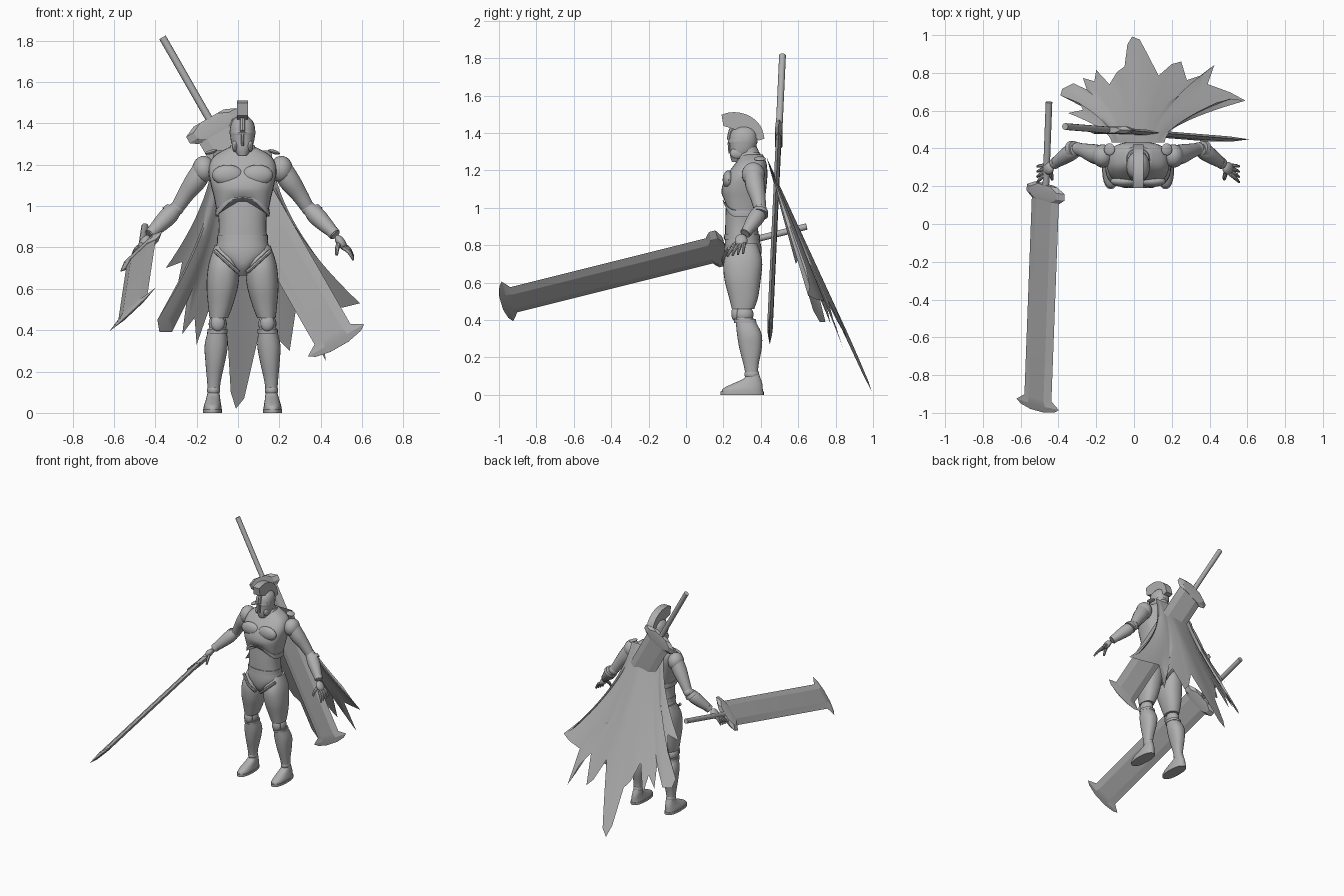
import bpy, bmesh, math
from mathutils import Vector, Matrix

if "Cube" in bpy.data.objects:
    bpy.data.objects.remove(bpy.data.objects["Cube"])

MID = 0.022          # x of the figure's own centre line
grey = bpy.data.materials.new("plain grey")
grey.use_nodes = True
grey.diffuse_color = (0.43, 0.43, 0.43, 1)
grey.node_tree.nodes["Principled BSDF"].inputs["Base Color"].default_value = grey.diffuse_color


def finish(name, bm, mirror=False, x=MID, angle=40):
    """Turn a bmesh into a shaded object, optionally mirrored left to right."""
    bmesh.ops.recalc_face_normals(bm, faces=bm.faces)
    mesh = bpy.data.meshes.new(name)
    bm.to_mesh(mesh)
    bm.free()
    mesh.materials.append(grey)
    ob = bpy.data.objects.new(name, mesh)
    ob.location.x = x
    bpy.context.collection.objects.link(ob)
    if mirror:
        ob.modifiers.new("Mirror", "MIRROR")
    bpy.ops.object.select_all(action="DESELECT")
    ob.select_set(True)
    bpy.context.view_layer.objects.active = ob
    bpy.ops.object.shade_smooth_by_angle(angle=math.radians(angle))


def spline(rows, n=4):
    """Catmull-Rom interpolation of rows of numbers."""
    rows = [Vector(r) for r in rows]
    out = []
    for i in range(len(rows) - 1):
        a, b, c, d = rows[max(i - 1, 0)], rows[i], rows[i + 1], rows[min(i + 2, len(rows) - 1)]
        for k in range(n):
            t = k / n
            out.append(b + (c - a) * t / 2 + (a * 2 - b * 5 + c * 4 - d) * t * t / 2
                       + (b * 3 - a - c * 3 + d) * t ** 3 / 2)
    return out + [rows[-1]]


def loft(rings):
    """Skin closed rings and cap both ends."""
    bm = bmesh.new()
    loops = [[bm.verts.new(p) for p in ring] for ring in rings]
    n = len(loops[0])
    for lo, hi in zip(loops, loops[1:]):
        for i in range(n):
            bm.faces.new((lo[i], lo[(i + 1) % n], hi[(i + 1) % n], hi[i]))
    bm.faces.new(loops[0])
    bm.faces.new(loops[-1])
    return bm


def column(name, rows, power=2.3, mirror=False, sides=28, arch=0, smooth=4):
    """Upright body part; rows are (z, centre x, half width, front y, back y)."""
    rings = []
    for row in spline(rows, smooth):
        z, cx, rx, y0, y1 = row
        fade = max(0, 1 - (z - rows[0][0]) / 0.12)
        ring = []
        for i in range(sides):
            c, s = math.cos(math.tau * i / sides), math.sin(math.tau * i / sides)
            px = math.copysign(abs(c) ** (2 / power), c)
            py = math.copysign(abs(s) ** (2 / power), s)
            lift = arch * fade * max(0, -s) ** 3
            ring.append((cx + rx * px, (y0 + y1) / 2 + (y1 - y0) / 2 * py, z + lift))
        rings.append(ring)
    finish(name, loft(rings), mirror)


def tube(name, rows, mirror=True, sides=16, smooth=4):
    """Round limb along a path; rows are (x, y, z, radius)."""
    pts = spline(rows, smooth)
    turn = (pts[-1].xyz - pts[0].xyz).to_track_quat("Z", "Y")
    rings = [[p.xyz + turn @ Vector((math.cos(a), math.sin(a), 0)) * p.w
              for a in (math.tau * i / sides for i in range(sides))] for p in pts]
    finish(name, loft(rings), mirror)


def ball(name, at, size, tilt=0):
    """Mirrored pair of ellipsoids."""
    bm = bmesh.new()
    m = Matrix.Translation(at) @ Matrix.Rotation(tilt, 4, "Y") @ Matrix.Diagonal((*size, 1))
    bmesh.ops.create_uvsphere(bm, u_segments=20, v_segments=12, radius=1, matrix=m)
    finish(name, bm, True)


# Torso
column("abdomen", [(.84, 0, .12, .21, .39), (.92, 0, .115, .21, .385), (1.06, 0, .13, .215, .40)])
column("chest_armour", [(.965, 0, .124, .205, .40), (1.04, 0, .138, .192, .42), (1.11, 0, .155, .192, .43),
                        (1.18, 0, .165, .222, .435), (1.24, 0, .14, .265, .43), (1.285, 0, .065, .30, .41)],
       power=2.7, arch=.08)
column("armour_rim", [(.95, 0, .13, .2, .405), (.965, 0, .132, .196, .408), (.985, 0, .13, .197, .408)],
       power=2.7, arch=.085, smooth=1)
ball("chest_muscle", (.072, .226, 1.15), (.075, .03, .05))
column("belt", [(.83, 0, .124, .203, .397), (.86, 0, .122, .205, .393)], smooth=1)
column("pelvis", [(.665, 0, .03, .25, .35), (.71, 0, .06, .215, .38), (.77, 0, .125, .205, .405),
                  (.84, 0, .12, .21, .39)])
tube("hip_strap", [(.02, .215, .68, .01), (.07, .2, .725, .01), (.135, .23, .785, .01)], sides=8)
ball("shoulder_pad", (.152, .395, 1.262), (.03, .032, .01), tilt=.3)

# Neck and helmet
tube("neck", [(0, .35, 1.24, .06), (0, .325, 1.34, .045)], mirror=False)
column("collar", [(1.255, 0, .08, .275, .415), (1.285, 0, .062, .28, .40), (1.295, 0, .057, .29, .395)])
column("helmet", [(1.245, 0, .022, .245, .29), (1.28, 0, .045, .236, .345), (1.32, 0, .057, .235, .372),
                  (1.37, 0, .061, .232, .382), (1.41, 0, .05, .245, .372), (1.437, 0, .022, .28, .34)], power=2.2)
column("helmet_brow", [(1.343, 0, .061, .228, .38), (1.355, 0, .063, .224, .383), (1.366, 0, .062, .229, .383)],
       power=2.2, smooth=1)
tube("nose_guard", [(0, .229, 1.35, .008), (0, .232, 1.29, .006)], mirror=False, sides=6)
ball("cheek_guard", (.036, .275, 1.292), (.015, .04, .03))

# Crest: fan of yz points extruded across the head, over a narrow ridge
outer = spline([(.19, 1.498), (.235, 1.51), (.29, 1.508), (.35, 1.485), (.4, 1.435), (.42, 1.37)])
inner = spline([(.39, 1.36), (.35, 1.39), (.29, 1.41), (.2, 1.438)])
finish("helmet_crest", loft([[(x, *p) for p in outer + inner] for x in (-.027, .027)]), angle=30)
tube("crest_ridge", [(0, .228, 1.36, .013), (0, .245, 1.42, .013), (0, .29, 1.44, .013)], mirror=False, sides=8)

# Arms
ball("shoulder", (.188, .36, 1.178), (.055, .062, .065))
tube("upper_arm", [(.185, .36, 1.19, .05), (.228, .37, 1.12, .052), (.275, .385, 1.055, .041),
                   (.31, .395, 1.0, .034)])
ball("elbow", (.318, .397, .99), (.035, .035, .035))
tube("forearm", [(.325, .395, .985, .034), (.355, .38, .955, .044), (.40, .35, .91, .038), (.45, .315, .86, .025)])
tube("elbow_guard", [(.335, .40, .985, .04), (.35, .395, .965, .046)], smooth=1)
tube("wrist_cuff", [(.433, .328, .877, .031), (.447, .317, .862, .029)], smooth=1)
ball("palm", (.475, .295, .825), (.022, .034, .04), tilt=-.6)
for i in range(4):
    s = i - 1.5
    root = Vector((.487, .287 + .015 * s, .805 + .005 * s))
    mid = root + Vector((.028, -.012 + .007 * s, -.02))
    tip = mid + Vector((.02, -.012 + .006 * s, -.036))
    tube("finger", [(*root, .011), (*mid, .010), (*tip, .006)], sides=8)
tube("thumb", [(.465, .28, .82, .012), (.458, .25, .795, .011), (.455, .235, .765, .007)], sides=8)

# Legs
column("thigh", [(.46, .115, .045, .245, .365), (.52, .107, .06, .23, .385), (.62, .097, .077, .205, .40),
                 (.72, .09, .074, .203, .407), (.81, .085, .05, .25, .38)], mirror=True)
ball("knee", (.12, .308, .43), (.044, .053, .05))
ball("knee_guard", (.12, .265, .435), (.034, .023, .042))
column("shin", [(.10, .14, .028, .32, .385), (.16, .138, .034, .308, .388), (.25, .132, .048, .285, .405),
                (.33, .127, .056, .272, .403), (.41, .121, .042, .265, .36)], mirror=True)
column("shin_cuff", [(.385, .122, .049, .258, .378), (.405, .121, .049, .256, .372)], mirror=True, smooth=1)
ball("ankle", (.14, .352, .11), (.032, .04, .033))
column("foot", [(.015, .145, .044, .19, .412), (.035, .145, .042, .2, .41), (.06, .143, .036, .25, .408),
                (.085, .141, .031, .305, .40), (.11, .14, .026, .325, .39)], mirror=True)
column("sole", [(0, .145, .046, .184, .416), (.018, .145, .046, .184, .416)], mirror=True, smooth=1)


# Swords: built along an axis from the pommel, w is the blade's width direction
def sword(name, pommel, axis, wide, end):
    axis = Vector(axis).normalized()
    wide = Vector(wide)
    wide = (wide - axis * wide.dot(axis)).normalized()
    thick = axis.cross(wide)

    def place(s, w, t):
        return Vector(pommel) + axis * s + wide * w + thick * t

    def six(s, w, t, flat=.55, sweep=0):
        return [place(s + (sweep if abs(f) == 1 else 0), w * f, t * g) for f, g in
                ((1, 0), (flat, 1), (-flat, 1), (-1, 0), (-flat, -1), (flat, -1))]

    grip = [[place(s, .018 * math.cos(a), .018 * math.sin(a))
             for a in (math.tau * i / 12 for i in range(12))] for s in (0, .5)]
    finish(name + "_grip", loft(grip), x=0)
    guard = [six(.45, .085, .015), six(.475, .14, .019, .7), six(.51, .14, .019, .7), six(.535, .105, .016)]
    finish(name + "_guard", loft(guard), x=0, angle=15)
    blade = [six(.5, .1, .014), six(end - .07, .1, .014), six(end - .035, .157, .011, .4), six(end, .125, .002, .4, -.015)]
    finish(name + "_blade", loft(blade), x=0, angle=10)


sword("held_sword", (-.45, .645, .90), (-.06, -1.6, -.4), (.72, -.19, .68), 1.685)
sword("back_sword", (-.365, .516, 1.816), (.497, -.04, -.868), (.868, 0, .497), 1.725)

# Cape: columns run from the shoulders to a torn hem of (x, z) points
hem = [(-.35, .70), (-.27, .73), (-.29, .63), (-.39, .45), (-.38, .39), (-.32, .39), (-.25, .53), (-.27, .38),
       (-.21, .46), (-.2, .33), (-.13, .53), (-.09, .4), (-.05, .35), (-.035, .1), (-.01, .02), (.03, .07),
       (.06, .2), (.09, .33), (.13, .5), (.2, .35), (.25, .3), (.28, .5), (.36, .4), (.4, .3), (.425, .25),
       (.39, .5), (.51, .51), (.59, .53), (.515, .58), (.44, .68)]
bm = bmesh.new()
grid = []
for i, (hx, hz) in enumerate(hem):
    u = 2 * i / (len(hem) - 1) - 1
    line = []
    for k in range(15):
        t = k / 14
        top = MID + .14 * u
        z = 1.27 + (hz - 1.27) * t
        y = 1 - .455 * (z - .02) - .5 * (hx - .1) ** 2 * t + .005 * math.sin(9 * u) * t
        line.append(bm.verts.new((top + (hx - top) * t ** 1.75, y, z)))
    grid.append(line)
for a, b in zip(grid, grid[1:]):
    for k in range(14):
        bm.faces.new((a[k], a[k + 1], b[k + 1], b[k]))
finish("cape", bm, x=0, angle=60)
